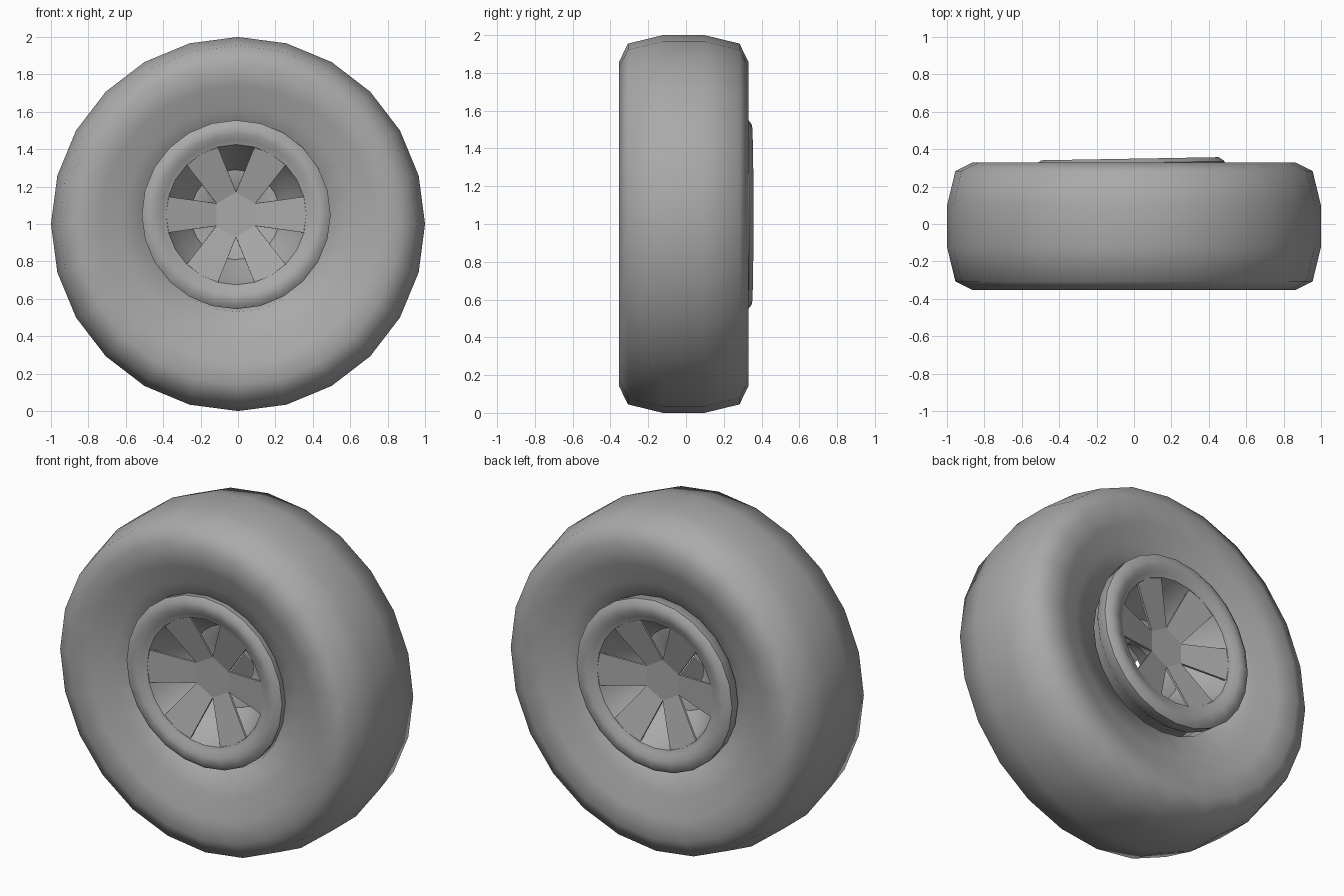
import bpy, bmesh
from math import sin, cos, tau, radians
from mathutils import Matrix

cube = bpy.data.objects.get("Cube")
if cube:
    bpy.data.objects.remove(cube, do_unlink=True)

grey = bpy.data.materials.new("mid_grey")
grey.use_nodes = True
colour = (0.4, 0.4, 0.4, 1)
grey.diffuse_color = colour
grey.node_tree.nodes["Principled BSDF"].inputs["Base Color"].default_value = colour

SIDES = 24


def finish(name, bm, sharp_angle, place=Matrix()):
    bmesh.ops.recalc_face_normals(bm, faces=bm.faces)
    mesh = bpy.data.meshes.new(name)
    bm.to_mesh(mesh)
    bm.free()
    mesh.materials.append(grey)
    obj = bpy.data.objects.new(name, mesh)
    obj.matrix_world = place
    bpy.context.collection.objects.link(obj)
    bpy.ops.object.select_all(action='DESELECT')
    obj.select_set(True)
    bpy.context.view_layer.objects.active = obj
    bpy.ops.object.shade_smooth_by_angle(angle=radians(sharp_angle))
    return obj


def lathe(half):
    """Spin a half profile of (radius, depth), mirrored in depth, about y."""
    loop = half + [(r, -d) for r, d in reversed(half)]
    bm = bmesh.new()
    rings = []
    for i in range(SIDES):
        a = tau * i / SIDES
        rings.append([bm.verts.new((r * cos(a), d, r * sin(a))) for r, d in loop])
    for i in range(SIDES):
        p, q = rings[i], rings[(i + 1) % SIDES]
        for j in range(len(loop)):
            k = (j + 1) % len(loop)
            bm.faces.new((p[j], p[k], q[k], q[j]))
    return bm


# Tyre: rounded tread, full shoulders, sidewalls sinking toward the rim
tyre = [(1.0, 0.11), (0.955, 0.295), (0.86, 0.342), (0.74, 0.325),
        (0.62, 0.27), (0.47, 0.24), (0.44, 0.12)]
finish("tyre", lathe(tyre), 80, Matrix.Translation((0, -0.012, 1)))

# Rim: raised lip, dished barrel and pierced centre wall
place = Matrix.Translation((-0.015, 0.012, 1.05)) @ Matrix.Rotation(radians(1), 4, 'Z')
rim = [(0.46, 0.2), (0.5, 0.25), (0.505, 0.315), (0.475, 0.337), (0.43, 0.336),
       (0.4, 0.318), (0.375, 0.31), (0.33, 0.2), (0.26, 0.1), (0.24, 0.06),
       (0.17, 0.05), (0.12, 0.02)]
finish("rim", lathe(rim), 42, place)


# Spokes: six tapered blades dished in to a hexagonal hub, on both sides
def spokes(name, side):
    def point(r, degrees, depth):
        a = radians(degrees)
        return bm.verts.new((r * cos(a), side * depth, r * sin(a)))

    bm = bmesh.new()
    hub = [point(0.12, 30 + 60 * k, 0.235) for k in range(6)]
    bm.faces.new(hub)
    for k in range(6):
        a = point(0.395, 60 * k - 14.5, 0.312)
        b = point(0.395, 60 * k + 14.5, 0.312)
        bm.faces.new((hub[k - 1], a, b, hub[k]))
    bmesh.ops.recalc_face_normals(bm, faces=bm.faces)
    bmesh.ops.solidify(bm, geom=bm.faces[:], thickness=0.012)
    finish(name, bm, 5, place)


spokes("front_spokes", -1)
spokes("back_spokes", 1)
